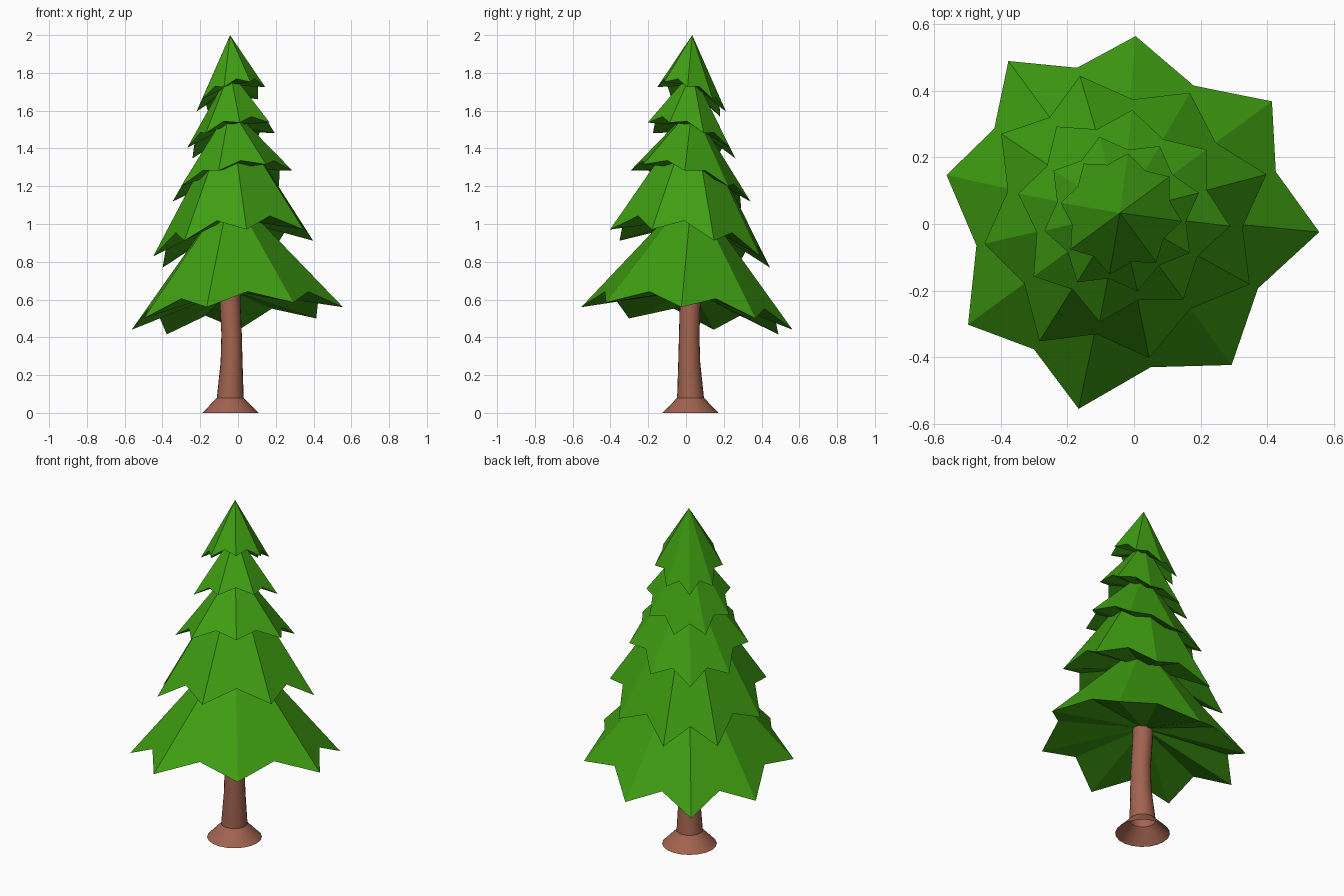
import bpy, bmesh, math
from mathutils import Vector

if "Cube" in bpy.data.objects:
    bpy.data.objects.remove(bpy.data.objects["Cube"])

CX, CY = -0.042, 0.033
TILT = math.radians(-53.7)      # direction in which the branch tiers lift up


def material(name, col):
    m = bpy.data.materials.new(name)
    m.diffuse_color = (*col, 1)
    m.use_nodes = True
    m.node_tree.nodes["Principled BSDF"].inputs["Base Color"].default_value = m.diffuse_color
    return m


green = material("needle green", (0.05, 0.34, 0.006))
brown = material("bark brown", (0.36, 0.125, 0.08))


def finish(bm, name, mat, smooth=False):
    me = bpy.data.meshes.new(name)
    bm.to_mesh(me)
    bm.free()
    me.materials.append(mat)
    ob = bpy.data.objects.new(name, me)
    bpy.context.collection.objects.link(ob)
    if smooth:
        bpy.context.view_layer.objects.active = ob
        ob.select_set(True)
        bpy.ops.object.shade_smooth_by_angle(angle=math.radians(30))
        ob.select_set(False)


# Branch tier: eight-sided tilted pyramid with a notch cut in each side
def tier(name, r, z, apex, slope, turn, taper=0.3):
    u = Vector((math.cos(TILT), math.sin(TILT), 0))
    v = Vector((-u.y, u.x, 0))
    top = Vector((0, 0, apex))

    def tip(i):
        a = (i + turn) * math.pi / 4
        return Vector((r * math.cos(a), r * math.sin(a), z + slope * r * math.cos(a)))

    def place(p):
        return Vector((CX, CY, p.z)) + u * p.x + v * p.y * (1 + taper * p.x)

    bm = bmesh.new()
    rim = []
    for i in range(8):
        mid = (tip(i) + tip(i + 1)) / 2
        rim += [bm.verts.new(place(tip(i))),
                bm.verts.new(place(mid.lerp(top, 0.115)))]
    peak = bm.verts.new(place(top))
    under = bm.verts.new((CX, CY, z + 0.22 * (apex - z)))
    for i in range(8):
        a, n, b = rim[2 * i], rim[2 * i + 1], rim[(2 * i + 2) % 16]
        bm.faces.new((a, n, b, peak))
        bm.faces.new((n, a, under))
        bm.faces.new((b, n, under))
    finish(bm, name, mat=green)


for i, (r, z, apex, slope, turn) in enumerate([
        (0.566, 0.50, 1.18, 0.149, 0),
        (0.436, 0.87, 1.60, 0.25, 0.5),
        (0.322, 1.20, 1.62, 0.36, 0),
        (0.239, 1.442, 1.81, 0.43, 0.5),
        (0.184, 1.66, 2.00, 0.50, 0)]):
    tier(f"branch_tier_{i + 1}", r, z, apex, slope, turn)


# Trunk: slightly bent lathe with a flared, open foot
bm = bmesh.new()
N = 20
prev = None
for x, y, z, r in [(-0.04, 0.024, 0, 0.148), (-0.041, 0.024, 0.08, 0.071),
                   (-0.034, 0.017, 0.27, 0.058), (-0.034, 0.017, 0.42, 0.054),
                   (-0.042, 0.022, 0.58, 0.055), (-0.042, 0.03, 0.75, 0.055)]:
    ring = [bm.verts.new((x + r * math.cos(2 * math.pi * k / N),
                          y + r * math.sin(2 * math.pi * k / N), z)) for k in range(N)]
    if prev:
        for k in range(N):
            j = (k + 1) % N
            bm.faces.new((prev[k], prev[j], ring[j], ring[k]))
    prev = ring
finish(bm, "trunk", brown, smooth=True)
